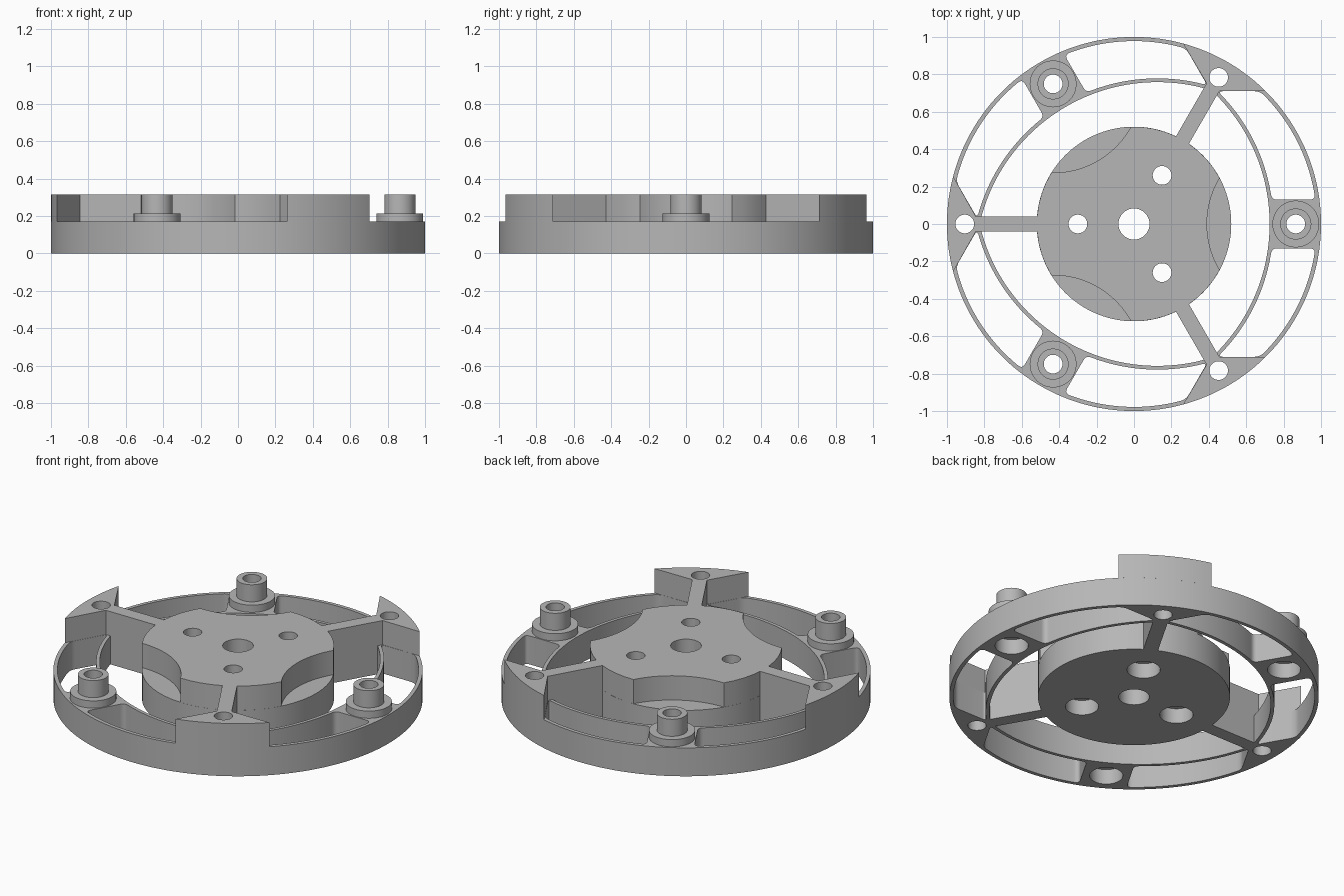
import bpy, bmesh, math
from math import sin, cos, pi, sqrt, radians, atan2, acos, hypot

if "Cube" in bpy.data.objects:
    bpy.data.objects.remove(bpy.data.objects["Cube"])

grey = bpy.data.materials.new("plain grey")
grey.diffuse_color = (0.47, 0.47, 0.47, 1)
grey.use_nodes = True
grey.node_tree.nodes["Principled BSDF"].inputs["Base Color"].default_value = grey.diffuse_color

# Key sizes
Z_LOW, Z_TOP = 0.17, 0.315
HUB, SPOKE = 0.52, 0.04
BOSS, PAD_HOLE, HUB_HOLE = 0.865, 0.905, 0.30
OFF, R_IN, R_OUT = -0.25, 0.975, 0.995   # thin curved rib: centre and radii
RIM = 0.978
PAD_Y = 0.71


def rot(pts, a):
    c, s = cos(a), sin(a)
    return [(x * c - y * s, x * s + y * c) for x, y in pts]


def arc(cx, r, a0, a1, n):
    return [(cx + r * cos(a0 + (a1 - a0) * i / n), r * sin(a0 + (a1 - a0) * i / n))
            for i in range(n + 1)]


def circle(x, y, r, n=64):
    return [(x + r * cos(2 * pi * i / n), y + r * sin(2 * pi * i / n)) for i in range(n)]


def trim(poly, d):
    """Cut length d off the start of a polyline."""
    p = list(poly)
    while len(p) > 2 and hypot(p[1][0] - p[0][0], p[1][1] - p[0][1]) <= d:
        d -= hypot(p[1][0] - p[0][0], p[1][1] - p[0][1])
        p.pop(0)
    t = d / hypot(p[1][0] - p[0][0], p[1][1] - p[0][1])
    p[0] = tuple(a + (b - a) * t for a, b in zip(p[0], p[1]))
    return p


def rounded(segs, r):
    """Join polylines into a loop with rounded corners."""
    cut = [trim(trim(s, r)[::-1], r)[::-1] for s in segs]
    out = []
    for i, s in enumerate(cut):
        out += s
        a, k, b = s[-1], segs[i][-1], cut[(i + 1) % len(cut)][0]
        for j in range(1, 6):
            t = j / 6
            out.append(tuple((1 - t) ** 2 * a[m] + 2 * t * (1 - t) * k[m] + t * t * b[m]
                             for m in (0, 1)))
    return out


def finish(name, mesh):
    bm = bmesh.new()
    bm.from_mesh(mesh)
    bmesh.ops.remove_doubles(bm, verts=bm.verts, dist=1e-5)
    bmesh.ops.recalc_face_normals(bm, faces=bm.faces)
    bm.to_mesh(mesh)
    bm.free()
    mesh.materials.clear()
    mesh.materials.append(grey)
    ob = bpy.data.objects.new(name, mesh)
    bpy.context.collection.objects.link(ob)
    return ob


def plate(name, loops, z0, z1):
    """Extrude nested outlines; inner loops become holes."""
    cu = bpy.data.curves.new(name + "_outline", 'CURVE')
    cu.dimensions = '2D'
    cu.fill_mode = 'BOTH'
    cu.extrude = (z1 - z0) / 2
    for pts in loops:
        sp = cu.splines.new('POLY')
        sp.points.add(len(pts) - 1)
        for p, (x, y) in zip(sp.points, pts):
            p.co = (x, y, 0, 1)
        sp.use_cyclic_u = True
    tmp = bpy.data.objects.new(name + "_outline", cu)
    bpy.context.collection.objects.link(tmp)
    bpy.context.view_layer.update()
    ev = tmp.evaluated_get(bpy.context.evaluated_depsgraph_get())
    mesh = bpy.data.meshes.new_from_object(ev)
    bpy.data.objects.remove(tmp)
    for v in mesh.vertices:
        v.co.z += (z0 + z1) / 2
    return finish(name, mesh)


def lathe(name, prof, x, y, n=64):
    """Revolve a closed (radius, z) profile."""
    m = len(prof)
    verts = [(x + r * cos(2 * pi * i / n), y + r * sin(2 * pi * i / n), z)
             for i in range(n) for r, z in prof]
    faces = [(i * m + j, ((i + 1) % n) * m + j, ((i + 1) % n) * m + (j + 1) % m,
              i * m + (j + 1) % m) for i in range(n) for j in range(m)]
    mesh = bpy.data.meshes.new(name)
    mesh.from_pydata(verts, [], faces)
    return finish(name, mesh)


# Outer pocket beside a boss (boss on +x)
BY = 0.13
p1 = (OFF + sqrt(R_OUT ** 2 - BY ** 2), BY)
p2 = (sqrt(RIM ** 2 - BY ** 2), BY)
p3 = (sqrt(RIM ** 2 - PAD_Y ** 2), PAD_Y)
p4 = (OFF + sqrt(R_OUT ** 2 - PAD_Y ** 2), PAD_Y)
outer_pocket = rounded([
    [p1, p2],
    arc(0, RIM, atan2(p2[1], p2[0]), atan2(p3[1], p3[0]), 30),
    [p3, p4],
    arc(OFF, R_OUT, atan2(p4[1], p4[0] - OFF), atan2(p1[1], p1[0] - OFF), 30)], 0.03)
outer_mirror = [(x, -y) for x, y in outer_pocket]

# Inner pocket between hub, two spokes and the thin rib
ux, uy = cos(pi / 3), sin(pi / 3)
bx, by = SPOKE * uy - OFF, -SPOKE * ux
k = bx * ux + by * uy
t = -k + sqrt(k * k - (bx * bx + by * by - R_IN ** 2))
q = (SPOKE * uy + t * ux, -SPOKE * ux + t * uy)
ah = pi / 3 - math.asin(SPOKE / HUB)
ar = atan2(q[1], q[0] - OFF)
inner_pocket = arc(0, HUB, ah, -ah, 50) + arc(OFF, R_IN, -ar, ar, 60)

# Raised outline for one third: spoke, pad, scalloped hub edge (pad on +x)
pad_in, pad_out = rot([(0.461, PAD_Y), (sqrt(1 - PAD_Y ** 2), PAD_Y)], -pi / 3)
pa = abs(atan2(pad_out[1], pad_out[0]))
SC = 0.475
phi = acos((HUB ** 2 + BOSS ** 2 - SC ** 2) / (2 * HUB * BOSS))
sa = atan2(HUB * sin(phi), HUB * cos(phi) - BOSS)
hx = sqrt(HUB ** 2 - SPOKE ** 2)
h0 = math.asin(SPOKE / HUB)
third = [(hx, -SPOKE), (pad_in[0], -SPOKE)] + arc(0, 1, -pa, pa, 30)
third += [(pad_in[0], SPOKE)] + arc(0, HUB, h0, pi / 3 - phi, 4)
third += rot(arc(BOSS, SC, -sa + 2 * pi, sa, 24)[1:-1], pi / 3)
third += arc(0, HUB, pi / 3 + phi, 2 * pi / 3 - h0, 4)[:-1]

low = [circle(0, 0, 1, 180), circle(0, 0, 0.083)]
top_outline, top_holes = [], [circle(0, 0, 0.083)]
for i in range(3):
    a = 2 * pi * i / 3
    b = a + pi / 3
    low += [rot(s, a) for s in (outer_pocket, outer_mirror, inner_pocket,
                                circle(BOSS, 0, 0.09))]
    low += [rot(circle(PAD_HOLE, 0, 0.05), b), rot(circle(HUB_HOLE, 0, 0.09), b)]
    top_outline += rot(third, b)
    top_holes += [rot(circle(PAD_HOLE, 0, 0.05), b), rot(circle(HUB_HOLE, 0, 0.05), b)]

plate("lower_ring_plate", low, 0, Z_LOW)
plate("raised_hub_and_pads", [top_outline] + top_holes, Z_LOW, Z_TOP)

# Bosses with flange and counterbore, and hub hole ledges
for i in range(3):
    a = 2 * pi * i / 3
    b = a + pi / 3
    lathe("boss_%d" % (i + 1),
          [(0.05, 0.09), (0.09, 0.09), (0.09, Z_LOW), (0.125, Z_LOW), (0.125, 0.213),
           (0.083, 0.213), (0.083, Z_TOP), (0.05, Z_TOP)], BOSS * cos(a), BOSS * sin(a))
    lathe("hub_hole_ledge_%d" % (i + 1),
          [(0.05, 0.09), (0.09, 0.09), (0.09, Z_LOW), (0.05, Z_LOW)],
          HUB_HOLE * cos(b), HUB_HOLE * sin(b))

# Smooth curved walls, keep edges crisp
for ob in bpy.context.scene.objects:
    ob.select_set(True)
    bpy.context.view_layer.objects.active = ob
bpy.ops.object.shade_smooth_by_angle(angle=radians(30))
